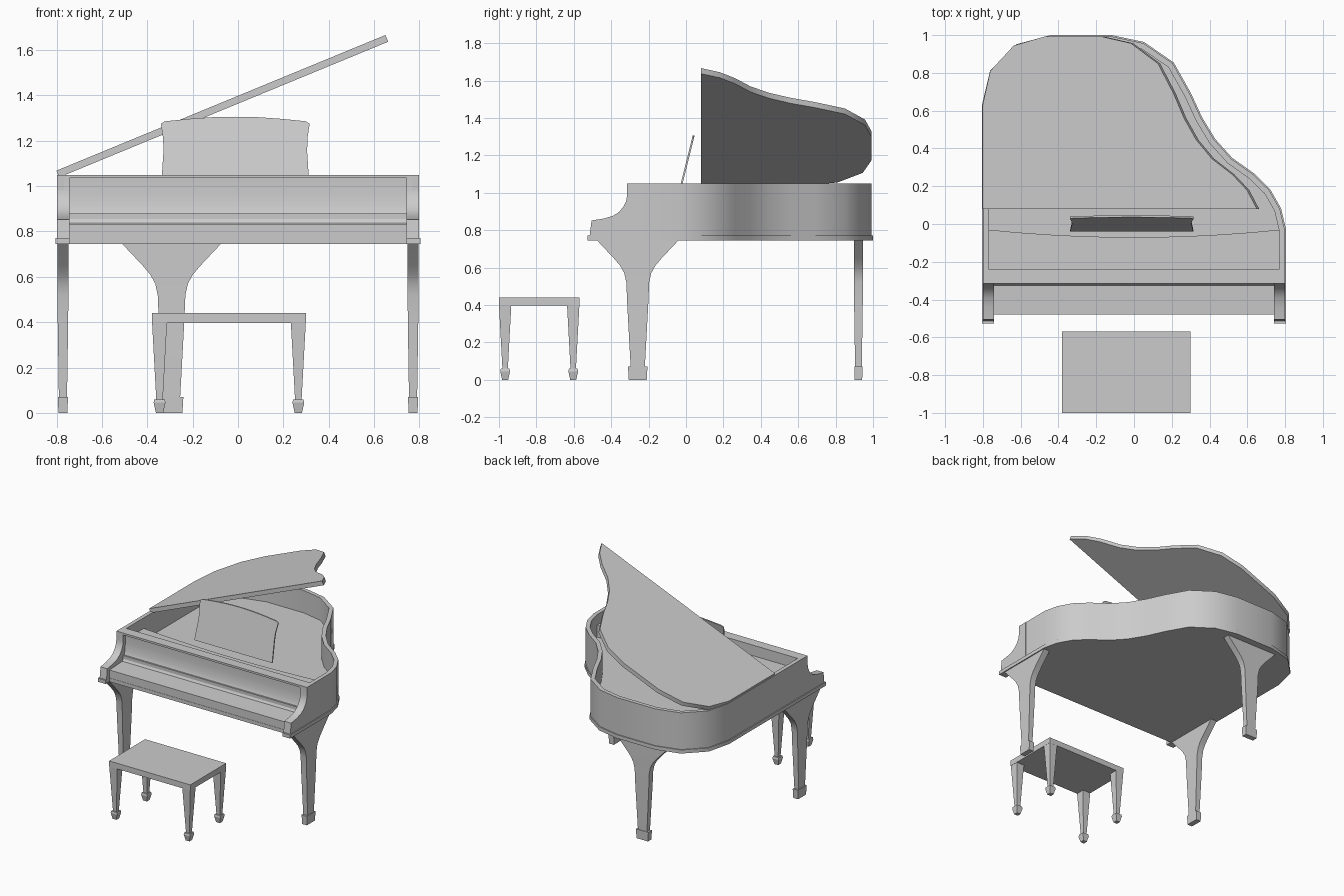
import bpy, bmesh, math
from mathutils import Vector

if "Cube" in bpy.data.objects:
    bpy.data.objects.remove(bpy.data.objects["Cube"])

GREY = bpy.data.materials.new("plain grey")
GREY.use_nodes = True
GREY.diffuse_color = (0.6, 0.6, 0.6, 1)
GREY.node_tree.nodes["Principled BSDF"].inputs["Base Color"].default_value = (0.6, 0.6, 0.6, 1)


def finish(name, bm, smooth=False):
    bmesh.ops.recalc_face_normals(bm, faces=bm.faces)
    mesh = bpy.data.meshes.new(name)
    bm.to_mesh(mesh)
    bm.free()
    mesh.materials.append(GREY)
    obj = bpy.data.objects.new(name, mesh)
    bpy.context.collection.objects.link(obj)
    if smooth:
        bpy.ops.object.select_all(action="DESELECT")
        bpy.context.view_layer.objects.active = obj
        obj.select_set(True)
        bpy.ops.object.shade_smooth_by_angle(angle=math.radians(35))
    return obj


def loft(name, rings, smooth=False):
    """Closed solid through matching rings of points."""
    bm = bmesh.new()
    loops = [[bm.verts.new(p) for p in ring] for ring in rings]
    n = len(loops[0])
    for a, b in zip(loops, loops[1:]):
        for i in range(n):
            j = (i + 1) % n
            bm.faces.new((a[i], a[j], b[j], b[i]))
    bm.faces.new(loops[0])
    bm.faces.new(loops[-1])
    return finish(name, bm, smooth)


def slab(name, pts, z0, z1, smooth=False):
    return loft(name, [[(x, y, z) for x, y in pts] for z in (z0, z1)], smooth)


def side_profile(name, pts, x0, x1, smooth=False):
    return loft(name, [[(x, y, z) for y, z in pts] for x in (x0, x1)], smooth)


def square_ring(cx, cy, hx, hy, z):
    return [(cx + sx * hx, cy + sy * hy, z) for sx, sy in ((-1, -1), (1, -1), (1, 1), (-1, 1))]


def offset(path, d):
    """Shift an open path sideways, outward for positive d."""
    out = []
    for i, p in enumerate(path):
        dirs = [(Vector(path[k + 1]) - Vector(path[k])).normalized()
                for k in (i - 1, i) if 0 <= k < len(path) - 1]
        norms = [Vector((-v.y, v.x)) for v in dirs]
        n = sum(norms, Vector((0, 0))).normalized()
        out.append(tuple(Vector(p) + n * d / n.dot(norms[0])))
    return out


# Curved case outline, from the front of the straight side to the front of the bent side
FRONT, LID_FRONT = -0.315, 0.08
bend = [(-0.798, 0.63), (-0.755, 0.81), (-0.62, 0.945), (-0.44, 0.993), (-0.12, 0.993),
        (0.05, 0.957), (0.205, 0.85), (0.295, 0.69), (0.355, 0.56), (0.425, 0.445),
        (0.515, 0.345), (0.63, 0.263), (0.715, 0.18), (0.772, 0.08), (0.798, -0.03)]
case = [(-0.798, FRONT)] + bend + [(0.798, FRONT)]

# Rim wall, bottom moulding and soundboard
slab("rim", case + offset(case, -0.03)[::-1], 0.76, 1.05, True)
mould = offset(case, 0.007)
notch = [(0.805, -0.527), (0.742, -0.527), (0.742, -0.48),
         (-0.742, -0.48), (-0.742, -0.527), (-0.805, -0.527)]
slab("base_moulding", mould + notch, 0.745, 0.772, True)
slab("soundboard", offset(case, -0.015), 0.765, 0.88)

# Pin block shelf with a bowed rear edge
bow = [(x, -0.07 + 0.04 * (x / 0.775) ** 2) for x in [0.775 - 0.155 * i for i in range(11)]]
slab("pin_block", [(-0.775, -0.25), (0.775, -0.25)] + bow, 0.77, 0.97)

# Curved key cover and key slip
cover = [(-0.24, 1.05), (-0.315, 1.05), (-0.315, 1.035), (-0.29, 1.035), (-0.288, 0.97),
         (-0.294, 0.91), (-0.306, 0.87), (-0.325, 0.84), (-0.478, 0.832), (-0.478, 0.765),
         (-0.24, 0.765)]
side_profile("key_cover", cover, -0.745, 0.745, True)

# Scrolled cheeks at both ends of the keyboard
cheek = [(-0.24, 1.05), (-0.315, 1.05), (-0.315, 0.985), (-0.32, 0.955), (-0.335, 0.925),
         (-0.358, 0.897), (-0.39, 0.877), (-0.44, 0.862), (-0.505, 0.852), (-0.515, 0.77),
         (-0.24, 0.77)]
for side, s in (("left", 1), ("right", -1)):
    side_profile(side + "_cheek", cheek, s * 0.742, s * 0.799, True)

# Raised lid, hinged along the straight side
tilt = math.radians(22.4)
lid = [(-0.798, LID_FRONT)] + bend[:-1]


def on_lid(x, y, t):
    u = x + 0.81
    return (-0.8 + u * math.cos(tilt) - t * math.sin(tilt), y,
            1.034 + u * math.sin(tilt) + t * math.cos(tilt))


loft("lid", [[on_lid(x, y, t) for x, y in lid] for t in (0, 0.032)], True)

# Music desk leaning back
half = [(0.326, 1.0), (0.321, 1.09), (0.317, 1.15), (0.318, 1.21), (0.328, 1.275),
        (0.31, 1.286), (0.2, 1.297), (0.1, 1.304)]
desk = half + [(0, 1.306)] + [(-x, z) for x, z in half[::-1]]
loft("music_desk", [[(x - 0.012, -0.028 + (z - 1.05) * 0.25 + t, z) for x, z in desk]
                    for t in (0, 0.01)], True)

# Flared piano legs: height, half width, half thickness
LEG = [(0.07, 0.038, 0.018), (0.4, 0.056, 0.023), (0.52, 0.061, 0.024), (0.57, 0.072, 0.024),
       (0.61, 0.094, 0.025), (0.65, 0.128, 0.025), (0.75, 0.222, 0.025)]
FOOT = [(0, 0.048, 0.02), (0.07, 0.052, 0.022)]


def piano_leg(name, cx, cy, across):
    for part, rows in (("_leg", LEG), ("_leg_foot", FOOT)):
        loft(name + part, [square_ring(cx, cy, w if across else t, t if across else w, z)
                           for z, w, t in rows], True)


piano_leg("front_left", 0.772, -0.258, False)
piano_leg("front_right", -0.772, -0.258, False)
piano_leg("rear", -0.293, 0.922, True)

# Bench with tapered legs on spade feet
BX, BY = -0.04, -0.785
loft("bench_seat", [square_ring(BX, BY, 0.34, 0.215, z) for z in (0.397, 0.44)])
for fb, sy in (("front", -1), ("rear", 1)):
    for lr, sx in (("left", 1), ("right", -1)):
        cx, cy = BX + sx * 0.306, BY + sy * 0.182
        name = "bench_" + fb + "_" + lr
        loft(name + "_leg", [square_ring(cx, cy, w, w, z) for z, w in ((0.05, 0.014), (0.4, 0.033))])
        loft(name + "_foot", [square_ring(cx, cy, w, w, z)
                              for z, w in ((0, 0.016), (0.045, 0.026), (0.06, 0.023))])
